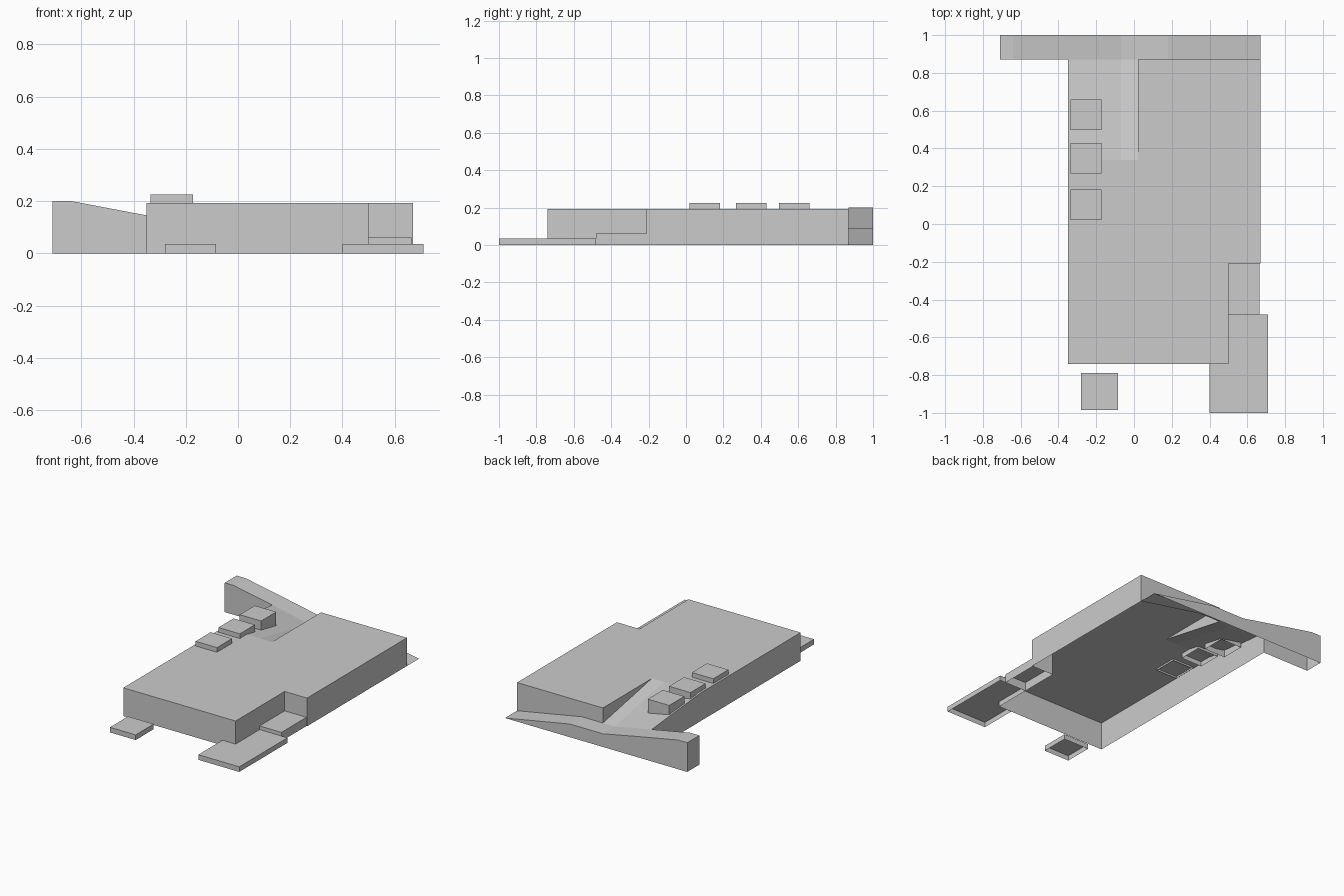
import bpy, bmesh

if "Cube" in bpy.data.objects:
    bpy.data.objects.remove(bpy.data.objects["Cube"])

ROOF = 0.193


def build(name, faces):
    """Make one welded object from a list of faces, each a list of points."""
    bm = bmesh.new()
    for pts in faces:
        bm.faces.new([bm.verts.new(p) for p in pts])
    bmesh.ops.remove_doubles(bm, verts=bm.verts, dist=0.0005)
    bmesh.ops.recalc_face_normals(bm, faces=bm.faces)
    if sum(f.normal.z for f in bm.faces) < 0:
        bmesh.ops.reverse_faces(bm, faces=bm.faces)
    me = bpy.data.meshes.new(name)
    bm.to_mesh(me)
    bm.free()
    ob = bpy.data.objects.new(name, me)
    bpy.context.collection.objects.link(ob)
    return ob


def wall(pts, base=0.0):
    """Vertical quads hanging from a top edge line down to the base."""
    return [[a, b, (b[0], b[1], base), (a[0], a[1], base)]
            for a, b in zip(pts, pts[1:])]


def slab(name, outline, top, base=0.0):
    """Flat-topped shell with an open bottom."""
    pts = [(x, y, top) for x, y in outline]
    return build(name, [pts] + wall(pts + pts[:1], base))


def rect(x0, x1, y0, y1):
    return [(x0, y0), (x1, y0), (x1, y1), (x0, y1)]


# Main building: flat roof with a cut-out for the ramp, and outer walls
roof = [(x, y, ROOF) for x, y in [
    (-.35, .34), (-.35, -.74), (.5, -.74), (.5, -.21),
    (.67, -.21), (.67, .87), (.02, .87), (.02, .34)]]
build("building", [roof] + wall(roof[:6]))

# Sloping road along the back, as height over x
road = [(-.71, .2), (-.64, .2), (-.35, .145), (-.07, .09), (.02, .09),
        (.18, .09), (.67, 0)]
near = [(x, .87, z) for x, z in road]
far = [(x, 1.0, z) for x, z in road]
faces = [[near[i], near[i + 1], far[i + 1], far[i]] for i in range(6)]
for a, b in zip(far[:-1], far[1:-1]):
    faces += wall([a, b])
faces.append([far[5], far[6], (.18, 1.0, 0)])
faces += wall([far[0]] + near[:3])
build("back_road", faces)

# Ramp from the roof down to the road, with its outer wall
ramp_x = near[2:5]
ramp_top = [(p[0], .34, ROOF) for p in ramp_x]
faces = [[ramp_top[i], ramp_top[i + 1], ramp_x[i + 1], ramp_x[i]] for i in range(2)]
faces += wall([ramp_top[0], ramp_x[0]])
build("roof_ramp", faces)

# Retaining walls of the roof above the ramp and the road
build("ramp_side_wall", [[(.02, .34, ROOF), (.02, .87, ROOF), (.02, .87, .09)]])
build("roof_back_wall", [[(.02, .87, ROOF), (.67, .87, ROOF)] + near[:3:-1]])

# Roof boxes beside the ramp
for i, (y, base) in enumerate([(.02, .18), (.267, .16), (.497, .125)]):
    slab(f"roof_box_{i + 1}", rect(-.335, -.173, y, y + .163), .225, base)

# Low step in the corner and the ground slabs in front
slab("corner_step", rect(.5, .665, -.48, -.21), .06)
slab("corner_slab", [(.4, -1), (.71, -1), (.71, -.48), (.5, -.48),
                     (.5, -.74), (.4, -.74)], .035)
slab("small_slab", rect(-.28, -.085, -.985, -.79), .035)
